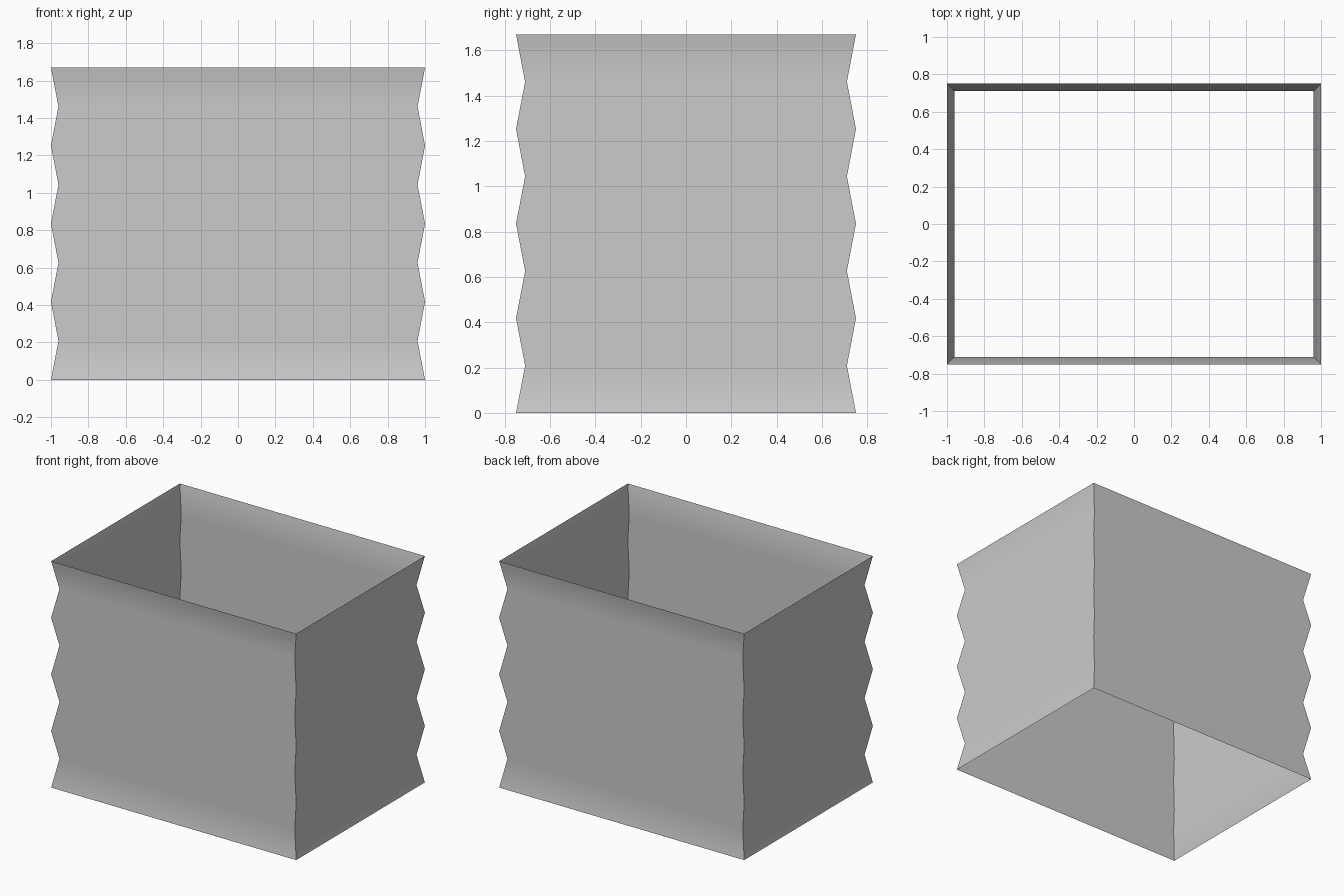
import bpy
import bmesh

cube = bpy.data.objects.get("Cube")
if cube:
    bpy.data.objects.remove(cube, do_unlink=True)

HALF_X, HALF_Y, HEIGHT = 1.0, 0.75, 1.67
FOLDS, INSET = 8, 0.04

grey = bpy.data.materials.new("bellows grey")
grey.use_nodes = True
colour = (0.6, 0.6, 0.6, 1)
grey.diffuse_color = colour
grey.node_tree.nodes["Principled BSDF"].inputs["Base Color"].default_value = colour

# Pleated rectangular sleeve, open at top and bottom
bm = bmesh.new()
rings = []
for i in range(FOLDS + 1):
    inset = INSET * (i % 2)
    x, y = HALF_X - inset, HALF_Y - inset
    z = HEIGHT * i / FOLDS
    rings.append([bm.verts.new((sx * x, sy * y, z))
                  for sx, sy in ((-1, -1), (1, -1), (1, 1), (-1, 1))])
for low, high in zip(rings, rings[1:]):
    for k in range(4):
        n = (k + 1) % 4
        bm.faces.new((low[k], low[n], high[n], high[k]))

mesh = bpy.data.meshes.new("bellows_sleeve")
bm.to_mesh(mesh)
bm.free()
mesh.materials.append(grey)
sleeve = bpy.data.objects.new("bellows_sleeve", mesh)
bpy.context.collection.objects.link(sleeve)

# Soft pleats with crisp vertical corners
bpy.ops.object.select_all(action="DESELECT")
sleeve.select_set(True)
bpy.context.view_layer.objects.active = sleeve
bpy.ops.object.shade_smooth_by_angle(angle=0.7)
